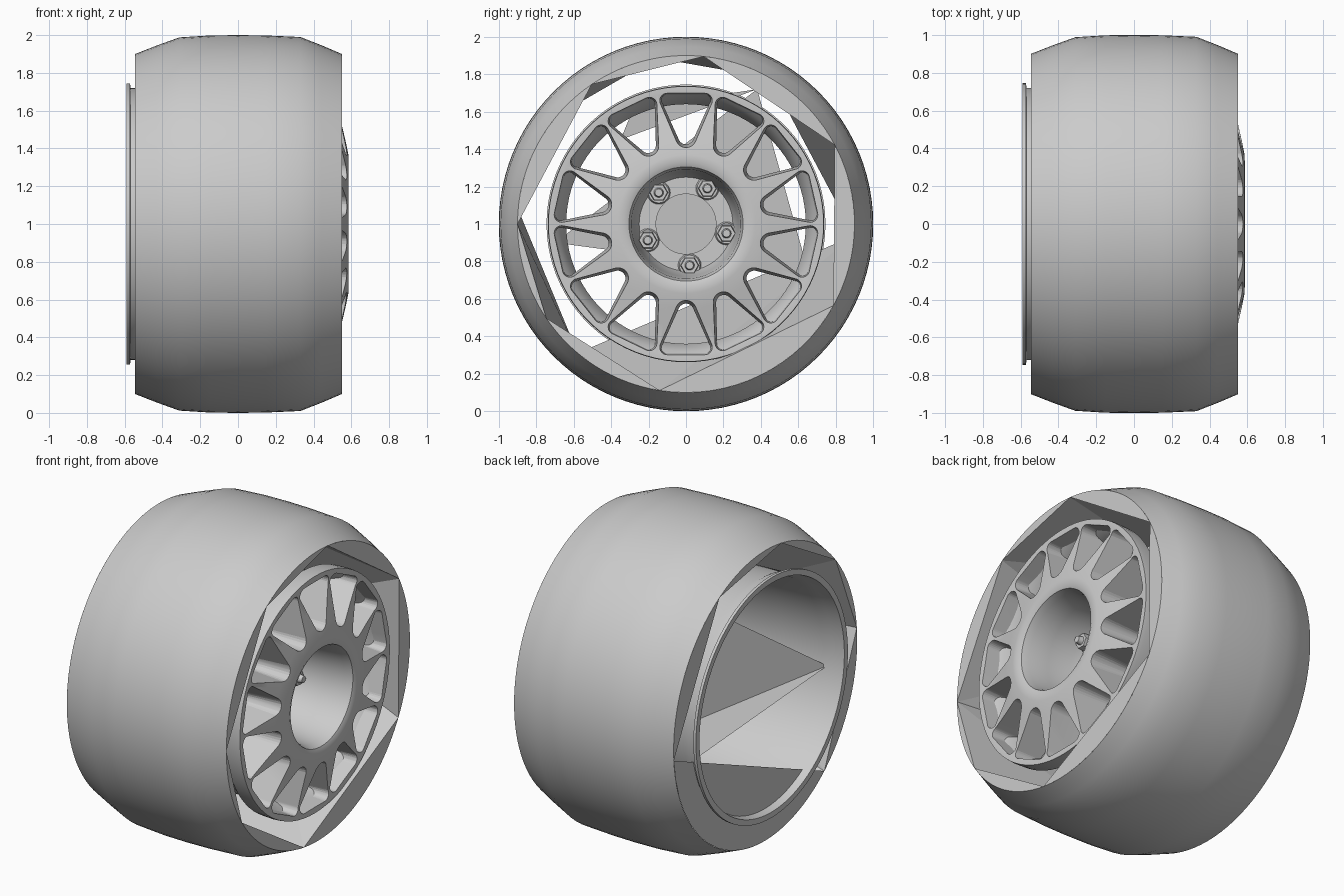
import bpy, bmesh
from math import sin, cos, pi, radians
from mathutils import Vector, Matrix

if "Cube" in bpy.data.objects:
    bpy.data.objects.remove(bpy.data.objects["Cube"])

HUB = Vector((0, 0, 1))          # wheel centre, axle runs along x


def finish(bm, name, angle=30, recalc=True):
    if recalc:
        bmesh.ops.recalc_face_normals(bm, faces=bm.faces)
    me = bpy.data.meshes.new(name)
    bm.to_mesh(me)
    bm.free()
    ob = bpy.data.objects.new(name, me)
    bpy.context.collection.objects.link(ob)
    bpy.ops.object.select_all(action='DESELECT')
    bpy.context.view_layer.objects.active = ob
    ob.select_set(True)
    if angle:
        bpy.ops.object.shade_smooth_by_angle(angle=radians(angle))
    return ob


def polar(x, r, a):
    return HUB + Vector((x, r * sin(a), r * cos(a)))


def lathe(name, profile, n=84, closed=True, angle=30):
    """Revolve (radius, x) points around the axle."""
    bm = bmesh.new()
    rings = [[bm.verts.new(polar(x, r, 2 * pi * i / n)) for r, x in profile] for i in range(n)]
    m = len(profile)
    for i in range(n):
        a, b = rings[i], rings[(i + 1) % n]
        for j in range(m if closed else m - 1):
            k = (j + 1) % m
            bm.faces.new((a[j], a[k], b[k], b[j]))
    return finish(bm, name, angle)


# tyre tread: thin shell with sloped shoulders
lathe("tyre", [(0.90, -0.545), (0.945, -0.43), (0.988, -0.31), (0.998, -0.15), (1.0, 0.0),
               (0.998, 0.15), (0.99, 0.33), (0.947, 0.44), (0.90, 0.55)], 96, closed=False)

# coarse faceted inner wall of the tyre: two uneven polygons zipped together
bm = bmesh.new()
F, B = [6, 62, 119, 189, 236, 270, 326], [30, 94, 220, 275, 310, 350]
front = [bm.verts.new(polar(0.55, 0.90, radians(a))) for a in F]
back = [bm.verts.new(polar(-0.545, 0.90, radians(a))) for a in B]
turn = lambda s, i: s[i % len(s)] + 360 * (i // len(s))
i = j = 0
while i < len(F) or j < len(B):
    f, b = front[i % len(F)], back[j % len(B)]
    if j >= len(B) or (i < len(F) and turn(F, i + 1) <= turn(B, j + 1)):
        i += 1
        bm.faces.new((f, front[i % len(F)], b))
    else:
        j += 1
        bm.faces.new((f, back[j % len(B)], b))
# flat sidewall segments between each polygon edge and the round shoulder
for ring, angs, x in ((front, F, 0.55), (back, B, -0.545)):
    for k in range(len(angs)):
        a, b = turn(angs, k), turn(angs, k + 1)
        arc = [bm.verts.new(polar(x, 0.90, radians(a + (b - a) * t / 16))) for t in range(1, 16)]
        bm.faces.new([ring[k]] + arc + [ring[(k + 1) % len(angs)]])
finish(bm, "tyre_inner_wall", 0)

# rim barrel with rear lip
lathe("rim_barrel", [(0.735, 0.46), (0.70, 0.40), (0.66, 0.30), (0.66, 0.05), (0.69, -0.20),
                     (0.70, -0.48), (0.72, -0.52), (0.72, -0.568), (0.745, -0.572), (0.745, -0.59),
                     (0.71, -0.59), (0.695, -0.52), (0.68, -0.46), (0.67, -0.20), (0.64, 0.05),
                     (0.64, 0.32), (0.68, 0.42), (0.715, 0.46)])

# domed wheel face with dished hub
face = lathe("wheel_face", [(0.305, 0.575), (0.33, 0.586), (0.37, 0.584), (0.45, 0.568), (0.55, 0.545),
                            (0.66, 0.522), (0.71, 0.528), (0.735, 0.528), (0.738, 0.50), (0.735, 0.43),
                            (0.68, 0.36), (0.45, 0.34), (0.35, 0.28), (0.31, 0.20), (0.29, 0.14),
                            (0.16, 0.14), (0.16, 0.20), (0.25, 0.20), (0.265, 0.25), (0.28, 0.40),
                            (0.292, 0.53)])

# fourteen tapered windows, cut as rounded triangles
WINDOWS = 14
bm = bmesh.new()
for x, grow in ((0.22, -0.022), (0.70, 0.010)):
    for y, r, rad in ((0, 0.465, 0.055), (0.100, 0.658, 0.042), (-0.100, 0.658, 0.042)):
        for k in range(24):
            a = 2 * pi * k / 24
            bm.verts.new(HUB + Vector((x, y + (rad + grow) * sin(a), r + (rad + grow) * cos(a))))
hull = bmesh.ops.convex_hull(bm, input=bm.verts[:])
bmesh.ops.delete(bm, geom=list({g for g in hull["geom_interior"] + hull["geom_unused"]
                                if isinstance(g, bmesh.types.BMVert)}), context='VERTS')
bmesh.ops.dissolve_limit(bm, angle_limit=0.005, verts=bm.verts[:], edges=bm.edges[:])
base = bm.verts[:] + bm.edges[:] + bm.faces[:]
for i in range(1, WINDOWS):
    dup = bmesh.ops.duplicate(bm, geom=base)["geom"]
    bmesh.ops.rotate(bm, cent=HUB, matrix=Matrix.Rotation(2 * pi * i / WINDOWS, 3, 'X'),
                     verts=[g for g in dup if isinstance(g, bmesh.types.BMVert)])
cutter = finish(bm, "window_cutter", 0)
cutter.hide_render = True

mod = face.modifiers.new("windows", 'BOOLEAN')
mod.operation = 'DIFFERENCE'
mod.solver = 'EXACT'
mod.object = cutter
bpy.ops.object.select_all(action='DESELECT')
bpy.context.view_layer.objects.active = face
face.select_set(True)
bpy.ops.object.modifier_apply(modifier=mod.name)
bpy.data.objects.remove(cutter, do_unlink=True)
bpy.ops.object.shade_smooth_by_angle(angle=radians(30))

# five wheel nuts: washer, hexagon, stud
bm = bmesh.new()
for i in range(5):
    a = radians(-41 - 72 * i)
    for segs, r1, r2, x0, x1 in ((24, 0.062, 0.055, 0.20, 0.22), (6, 0.050, 0.046, 0.22, 0.27),
                                 (16, 0.026, 0.020, 0.27, 0.30)):
        m = Matrix.Translation(polar((x0 + x1) / 2, 0.222, a)) @ Matrix.Rotation(pi / 2, 4, 'Y')
        bmesh.ops.create_cone(bm, cap_ends=True, segments=segs, radius1=r1, radius2=r2,
                              depth=x1 - x0, matrix=m)
finish(bm, "wheel_nuts")

# large flat facets inside the barrel
bm = bmesh.new()
for poly in (((-0.48, -0.70, 0.90), (0.05, 0.38, 1.72), (0.05, 0.66, 0.72)),
             ((0.15, -0.35, 1.45), (0.15, -0.28, 1.62), (0.05, 0.38, 1.72)),
             ((-0.48, -0.70, 0.90), (0.05, 0.66, 0.72), (-0.42, 0.60, 0.76))):
    bm.faces.new([bm.verts.new(p) for p in poly])
finish(bm, "barrel_facets", 0, recalc=False)
